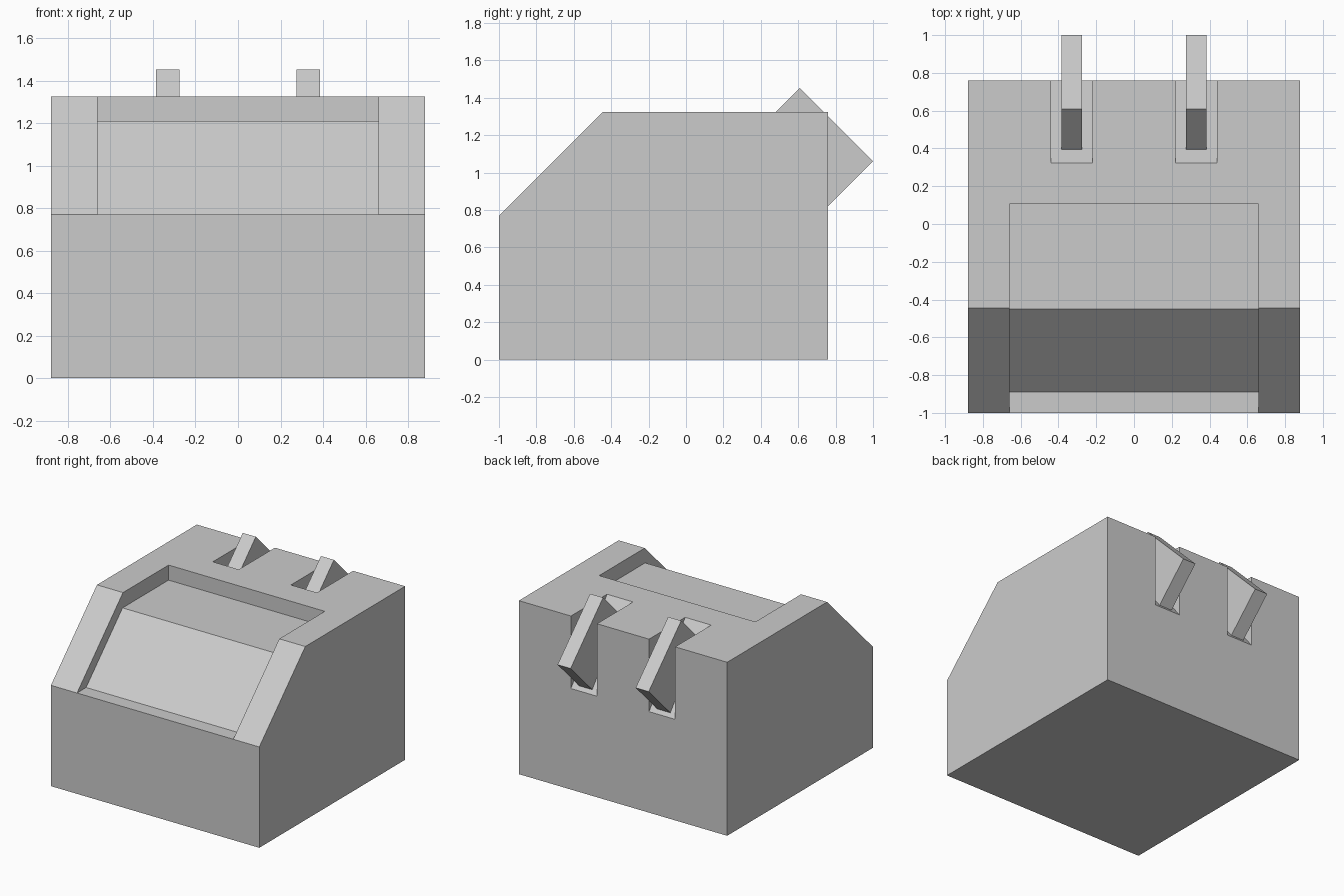
import bpy
import bmesh

cube = bpy.data.objects.get("Cube")
if cube:
    bpy.data.objects.remove(cube, do_unlink=True)

gray = bpy.data.materials.new("plain_gray")
gray.use_nodes = True
color = (0.6, 0.6, 0.6, 1)
gray.diffuse_color = color
gray.node_tree.nodes["Principled BSDF"].inputs["Base Color"].default_value = color


def extrude_profile(name, profile, x0, x1):
    """Extrude a (y, z) profile along x from x0 to x1."""
    bm = bmesh.new()
    face = bm.faces.new([bm.verts.new((x0, y, z)) for y, z in profile])
    ext = bmesh.ops.extrude_face_region(bm, geom=[face])
    moved = [v for v in ext["geom"] if isinstance(v, bmesh.types.BMVert)]
    bmesh.ops.translate(bm, verts=moved, vec=(x1 - x0, 0, 0))
    bmesh.ops.recalc_face_normals(bm, faces=bm.faces)
    mesh = bpy.data.meshes.new(name)
    bm.to_mesh(mesh)
    bm.free()
    mesh.materials.append(gray)
    obj = bpy.data.objects.new(name, mesh)
    bpy.context.collection.objects.link(obj)
    return obj


def cut(target, cutter):
    """Subtract the cutter from the target, then discard it."""
    mod = target.modifiers.new("cut", 'BOOLEAN')
    mod.operation = 'DIFFERENCE'
    mod.solver = 'EXACT'
    mod.object = cutter
    bpy.context.view_layer.objects.active = target
    bpy.ops.object.modifier_apply(modifier=mod.name)
    bpy.data.objects.remove(cutter, do_unlink=True)


# Body: block with a sloped upper front
body = extrude_profile("body", [(-1, 0), (0.76, 0), (0.76, 1.325),
                                (-0.445, 1.325), (-1, 0.77)], -0.88, 0.88)

# Wide sunken panel following the slope and the top
cut(body, extrude_profile("panel_cutter", [
    (-1.2, 0.77), (-0.89, 0.77), (-0.45, 1.21), (0.105, 1.21),
    (0.105, 1.6), (-1.2, 1.6)], -0.66, 0.66))

# Two rear slots with sloping floors, each holding a tilted prong
for side, x in (("left", 0.33), ("right", -0.33)):
    cut(body, extrude_profile(side + "_slot_cutter", [
        (0.324, 1.325), (0.84, 0.67), (0.84, 1.6), (0.324, 1.6)],
        x - 0.11, x + 0.11))
    extrude_profile(side + "_prong", [
        (0.608, 1.452), (1, 1.06), (0.737, 0.797), (0.39, 1.234)],
        x - 0.055, x + 0.055)
